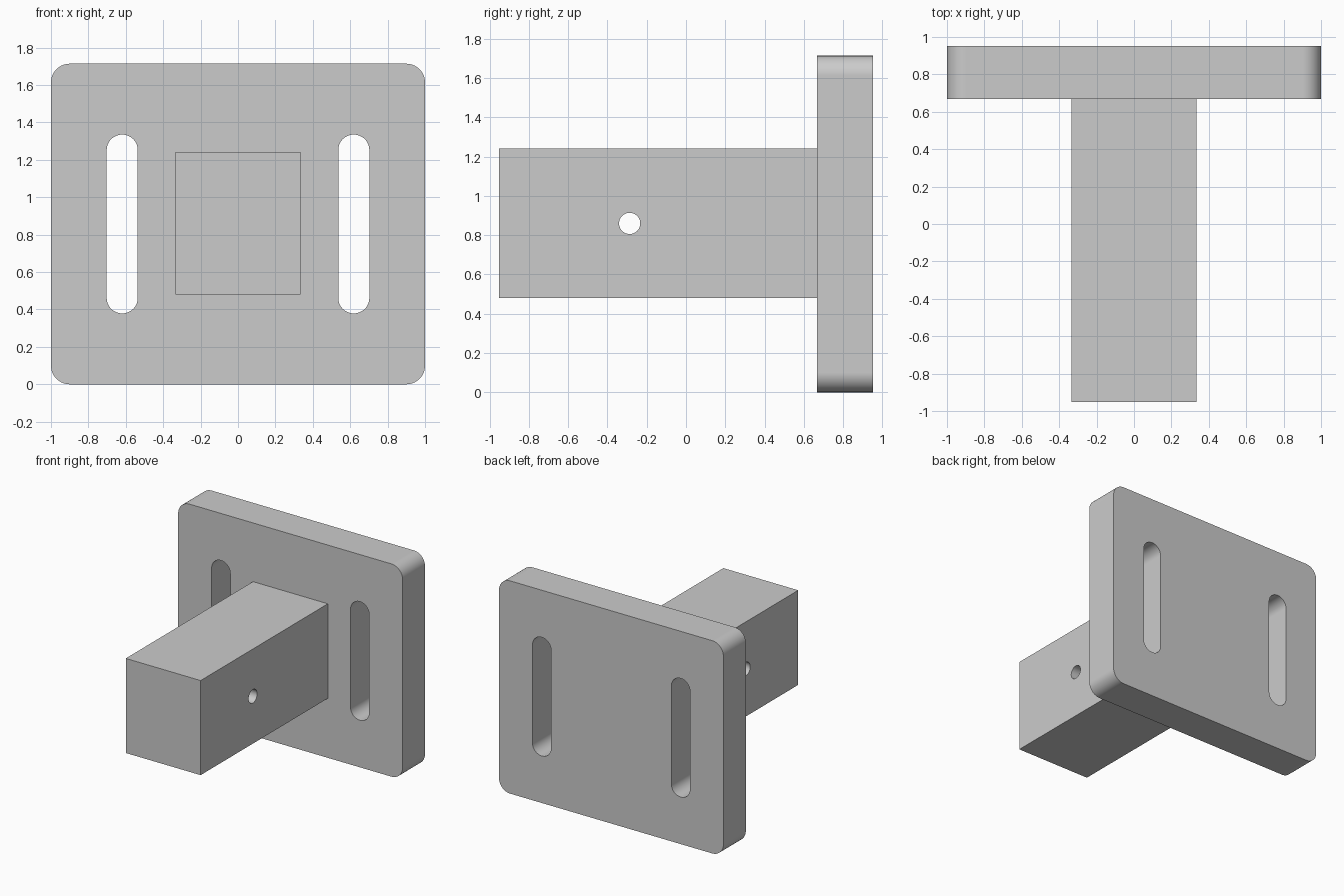
import bpy, bmesh
from math import sin, cos, pi
from mathutils import Matrix

if "Cube" in bpy.data.objects:
    bpy.data.objects.remove(bpy.data.objects["Cube"])

ARC = 16           # segments per quarter round
MID_Z = 0.857      # shared centre height


def rounded_prism(name, w, h, r, depth, matrix):
    """Rounded rectangle in local XY, extruded symmetrically along local Z."""
    bm = bmesh.new()
    pts = []
    for q, (sx, sy) in enumerate([(1, 1), (-1, 1), (-1, -1), (1, -1)]):
        for i in range(ARC + 1):
            a = (q + i / ARC) * pi / 2
            pts.append((sx * (w / 2 - r) + r * cos(a),
                        sy * (h / 2 - r) + r * sin(a), -depth / 2))
    face = bm.faces.new([bm.verts.new(p) for p in pts])
    top = bmesh.ops.extrude_face_region(bm, geom=[face])["geom"]
    bmesh.ops.translate(bm, vec=(0, 0, depth),
                        verts=[v for v in top if isinstance(v, bmesh.types.BMVert)])
    bmesh.ops.remove_doubles(bm, verts=bm.verts[:], dist=1e-5)
    return finish(name, bm, matrix)


def finish(name, bm, matrix):
    bm.transform(matrix)
    bmesh.ops.recalc_face_normals(bm, faces=bm.faces[:])
    mesh = bpy.data.meshes.new(name)
    bm.to_mesh(mesh)
    bm.free()
    ob = bpy.data.objects.new(name, mesh)
    bpy.context.collection.objects.link(ob)
    return ob


def boolean(target, tool, operation):
    mod = target.modifiers.new(tool.name, 'BOOLEAN')
    mod.object, mod.operation, mod.solver = tool, operation, 'EXACT'
    tool.hide_render = True
    bpy.context.view_layer.objects.active = target
    bpy.ops.object.modifier_apply(modifier=mod.name)
    bpy.data.objects.remove(tool)


def facing_y(x, y):
    return Matrix.Translation((x, y, MID_Z)) @ Matrix.Rotation(pi / 2, 4, 'X')


# Mounting plate with rounded corners
bracket = rounded_prism("mounting_bracket", 2.0, 1.714, 0.1, 0.285, facing_y(0, 0.8095))

# Square-ended post, sunk slightly into the plate and fused with it
bm = bmesh.new()
bmesh.ops.create_cube(bm, size=1)
post = finish("post", bm, Matrix.Translation((0, -0.101, MID_Z + 0.003))
              @ Matrix.Diagonal((0.667, 1.702, 0.762, 1)))
boolean(bracket, post, 'UNION')

# Vertical slots either side of the post
for side in (-1, 1):
    slot = rounded_prism("slot_cutter", 0.166, 0.956, 0.083, 0.6,
                         facing_y(side * 0.619, 0.8095))
    boolean(bracket, slot, 'DIFFERENCE')

# Cross hole through the post
hole = rounded_prism("hole_cutter", 0.108, 0.108, 0.054, 1.0,
                     Matrix.Translation((0, -0.287, MID_Z + 0.003))
                     @ Matrix.Rotation(pi / 2, 4, 'Y'))
boolean(bracket, hole, 'DIFFERENCE')

# Smooth rounds, crisp edges
bpy.ops.object.select_all(action='DESELECT')
bracket.select_set(True)
bpy.context.view_layer.objects.active = bracket
bpy.ops.object.shade_smooth_by_angle(angle=pi / 6)
bracket.modifiers.new("flat_sides", 'WEIGHTED_NORMAL').keep_sharp = True
